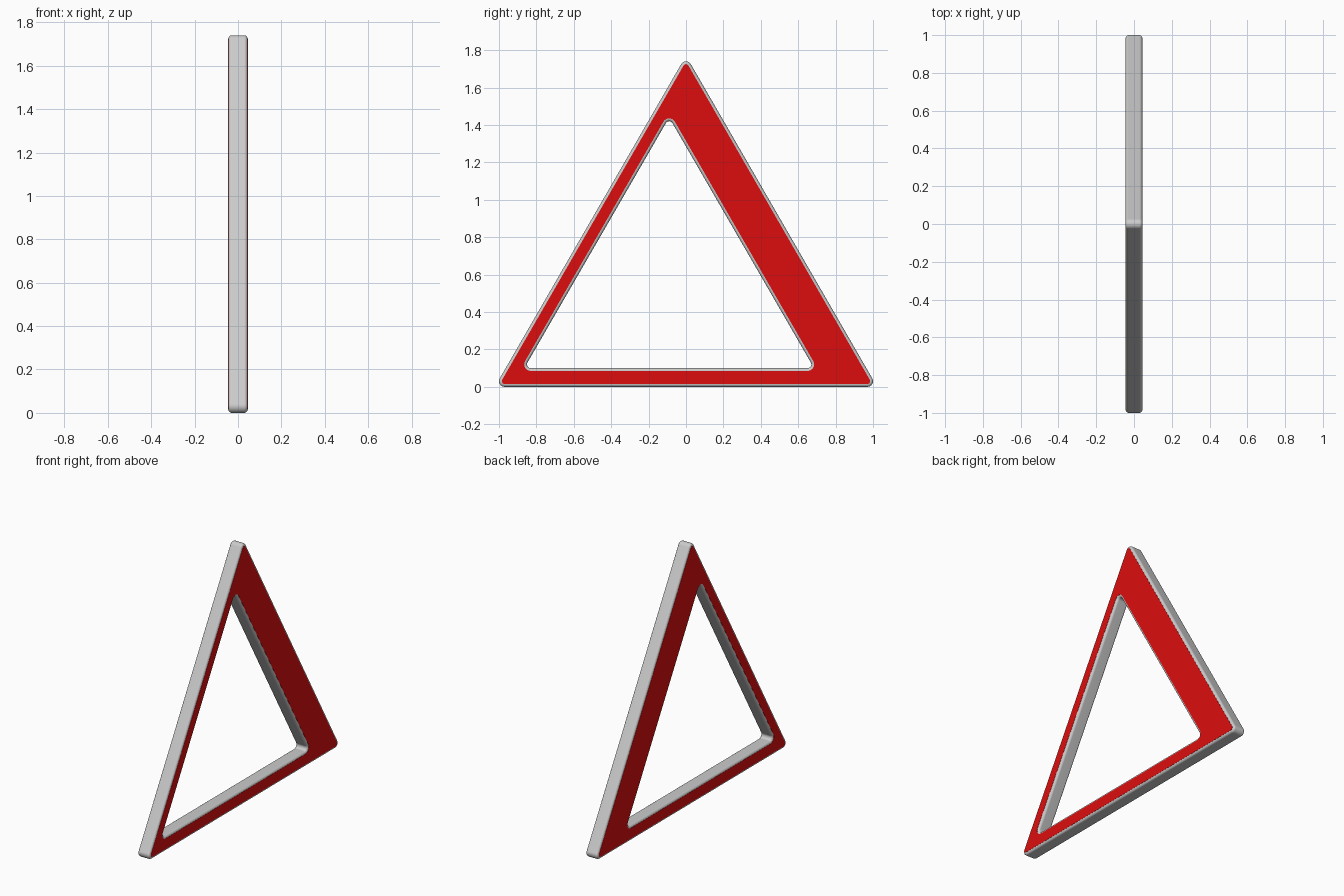
import bpy, bmesh
from math import sin, cos, pi, radians

if "Cube" in bpy.data.objects:
    bpy.data.objects.remove(bpy.data.objects["Cube"])

HALF = 0.044          # half thickness of the grey body
BEVEL = 0.015
ARC = 8               # segments per rounded corner

# Corner centres (right, top, left) and corner radii
OUTER = ([(0.97, 0.03), (0, 1.71), (-0.97, 0.03)], 0.03)
INNER = ([(0.65, 0.12), (-0.09, 1.40), (-0.83, 0.12)], 0.02)


def outline(shape, grow):
    """Rounded triangle outline in the YZ plane, grown or shrunk by an offset."""
    centres, radius = shape
    pts = []
    for i, (y, z) in enumerate(centres):
        for k in range(ARC + 1):
            a = radians(-90 + 120 * (i + k / ARC))
            pts.append((y + (radius + grow) * cos(a), z + (radius + grow) * sin(a)))
    return pts


def sweep(name, section, material=None):
    """Closed section of (shape, x, offset) carried around the triangle."""
    bm = bmesh.new()
    rings = [[bm.verts.new((x, y, z)) for y, z in outline(shape, grow)]
             for shape, x, grow in section]
    for i, a in enumerate(rings):
        b = rings[(i + 1) % len(rings)]
        n = len(a)
        for j in range(n):
            k = (j + 1) % n
            bm.faces.new((a[j], a[k], b[k], b[j]))
    bmesh.ops.recalc_face_normals(bm, faces=bm.faces)
    mesh = bpy.data.meshes.new(name)
    bm.to_mesh(mesh)
    bm.free()
    obj = bpy.data.objects.new(name, mesh)
    bpy.context.collection.objects.link(obj)
    if material:
        mesh.materials.append(material)
    bpy.ops.object.select_all(action='DESELECT')
    obj.select_set(True)
    bpy.context.view_layer.objects.active = obj
    bpy.ops.object.shade_smooth_by_angle(angle=radians(35))
    wn = obj.modifiers.new("flat_faces", 'WEIGHTED_NORMAL')
    wn.keep_sharp = True
    return obj


# Grey triangular body with softly bevelled outer and inner edges
steps = [i / 4 * pi / 2 for i in range(5)]
edge = [(HALF - BEVEL * (1 - sin(a)), BEVEL * (1 - cos(a))) for a in steps]
half_loop = [(-x, d) for x, d in reversed(edge)] + edge
body = [(OUTER, x, -d) for x, d in half_loop]
body += [(INNER, x, d) for x, d in reversed(half_loop)]
sweep("triangle_frame", body)

# Red panels on both broad faces
red = bpy.data.materials.new("red")
red.diffuse_color = (0.72, 0.004, 0.004, 1)
red.use_nodes = True
red.node_tree.nodes["Principled BSDF"].inputs["Base Color"].default_value = red.diffuse_color
for name, side in (("red_panel_right", 1), ("red_panel_left", -1)):
    x0, x1 = side * (HALF - 0.002), side * (HALF + 0.001)
    sweep(name, [(OUTER, x0, -BEVEL), (OUTER, x1, -BEVEL),
                 (INNER, x1, BEVEL), (INNER, x0, BEVEL)], red)
